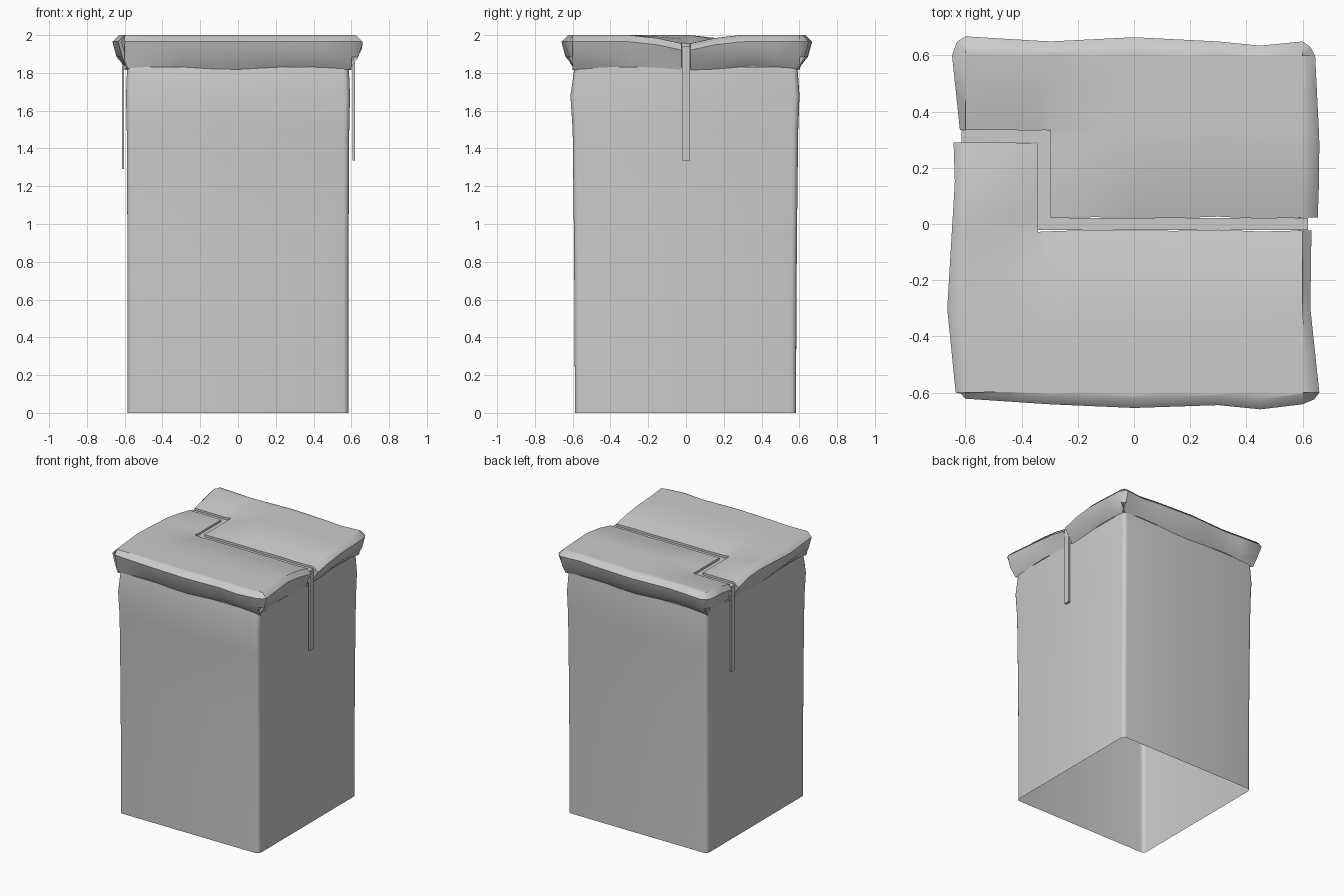
import bpy, bmesh, math

if "Cube" in bpy.data.objects:
    bpy.data.objects.remove(bpy.data.objects["Cube"])


def interp(pts, t):
    if t <= pts[0][0]:
        return pts[0][1]
    for (a, u), (b, v) in zip(pts, pts[1:]):
        if t <= b:
            return u + (v - u) * (t - a) / (b - a)
    return pts[-1][1]


def finish(bm, name, angle=40):
    me = bpy.data.meshes.new(name)
    bm.to_mesh(me)
    bm.free()
    ob = bpy.data.objects.new(name, me)
    bpy.context.collection.objects.link(ob)
    bpy.ops.object.select_all(action='DESELECT')
    ob.select_set(True)
    bpy.context.view_layer.objects.active = ob
    bpy.ops.object.shade_smooth_by_angle(angle=math.radians(angle))
    return ob


# Pillar body: open rounded-square tube, bulging slightly under the cap
def ring(bm, z, front, back, side, r=0.03, n=4):
    out = []
    for k, (x, y) in enumerate([(side, back), (-side, back), (-side, -front), (side, -front)]):
        cx, cy = x - math.copysign(r, x), y - math.copysign(r, y)
        for i in range(n + 1):
            a = math.pi / 2 * (k + i / n)
            out.append(bm.verts.new((cx + r * math.cos(a), cy + r * math.sin(a), z)))
    return out


bm = bmesh.new()
rings = [ring(bm, *p) for p in [
    (0, .588, .583, .585), (.5, .590, .584, .585), (1.0, .594, .588, .586),
    (1.5, .600, .594, .589), (1.68, .612, .601, .593), (1.83, .590, .590, .587)]]
for lo, hi in zip(rings, rings[1:]):
    for i in range(len(lo)):
        k = (i + 1) % len(lo)
        bm.faces.new((lo[i], lo[k], hi[k], hi[i]))
finish(bm, "pillar_body")

# Cap: two overhanging slabs divided by a stepped crack
XS = [-.66, -.60, -.45, -.342, -.297, -.15, 0, .15, .3, .45, .60, .66]
YS = [-.66, -.60, -.45, -.3, -.15, -.023, .023, .15, .29, .335, .48, .60, .66]
LEFT = [(-.6, .635), (-.3, .665), (.2, .635), (.285, .645), (.335, .62), (.6, .648)]
RIGHT = [(-.6, .66), (-.3, .628), (-.02, .632), (.03, .658), (.3, .66), (.6, .645)]
FRONT = [(-.6, .622), (-.3, .642), (0, .655), (.3, .645), (.45, .66), (.6, .642)]
BACK = [(-.6, .668), (-.3, .65), (0, .665), (.3, .65), (.45, .635), (.6, .65)]
CRACK = [(-.7, -.32, .3125, .3125), (-.32, -.32, 0, .3125), (-.32, .7, 0, 0)]
LEVELS = [(.035, 2.0), (0, 1.965), (.022, 1.885), (None, 1.825)]   # inset, height
NX, NY = len(XS) - 1, len(YS) - 1


def crack_dist(x, y):
    return min(math.hypot(max(a - x, 0, x - b), max(c - y, 0, y - d)) for a, b, c, d in CRACK)


def is_crack(i, j):
    if not (0 <= i < NX and 0 <= j < NY):
        return True
    return crack_dist((XS[i] + XS[i + 1]) / 2, (YS[j] + YS[j + 1]) / 2) < .02


def place(i, j, level):
    inset, z = LEVELS[level]
    x, y = XS[i], YS[j]
    ex, ey = i in (0, NX), j in (0, NY)
    pull = .018 if ex and ey else 0
    px, py = x, y
    if ex:
        w = interp(LEFT if i == 0 else RIGHT, y)
        px = math.copysign((.588 if inset is None else w - inset) - pull, x)
    if ey:
        w = interp(FRONT if j == 0 else BACK, x)
        py = math.copysign((.59 if inset is None else w - inset) - pull, y)
    if not ex and not ey and abs(x) < .6:      # slightly ragged crack edge
        py += .005 * math.sin(23 * x + 3 * y)
    if not ex:
        px = max(-.61, min(.61, px))
    dip = .045 * max(0, 1 - (crack_dist(x, y) - .02) / .28) ** 1.6
    if level < 2:
        z -= dip
    if level == 3:
        z += .01 * math.cos(9 * x + 9 * y + math.pi)
    return px, py, z


bm = bmesh.new()
cache = {}


def vert(i, j, level):
    key = (i, j, level)
    if key not in cache:
        cache[key] = bm.verts.new(place(i, j, level))
    return cache[key]


for i in range(NX):
    for j in range(NY):
        if is_crack(i, j):
            continue
        c = [(i, j), (i + 1, j), (i + 1, j + 1), (i, j + 1)]
        bm.faces.new([vert(*p, 0) for p in c])
        for k, (di, dj) in enumerate([(0, -1), (1, 0), (0, 1), (-1, 0)]):
            if is_crack(i + di, j + dj):
                a, b = c[k], c[(k + 1) % 4]
                for l in range(3):
                    bm.faces.new((vert(*b, l), vert(*a, l), vert(*a, l + 1), vert(*b, l + 1)))
finish(bm, "cracked_cap", 50)


# Thin strip lying in the crack and hanging down both sides
def box(bm, x0, x1, y0, y1, z0, z1):
    vs = bmesh.ops.create_cube(bm, size=1)['verts']
    for v in vs:
        v.co = ((x0 + x1) / 2 + v.co.x * (x1 - x0), (y0 + y1) / 2 + v.co.y * (y1 - y0),
                (z0 + z1) / 2 + v.co.z * (z1 - z0))


H = .022
bm = bmesh.new()
box(bm, -.615, -.32 + H, .3125 - H, .3125 + H, 1.915, 1.94)
box(bm, -.32 - H, -.32 + H, -H, .3125 + H, 1.915, 1.94)
box(bm, -.32 - H, .62, -H, H, 1.915, 1.94)
box(bm, -.615, -.603, .3125 - H, .3125 + H, 1.29, 1.94)
box(bm, .606, .62, -H, H, 1.335, 1.94)
finish(bm, "crack_strip", 30)
